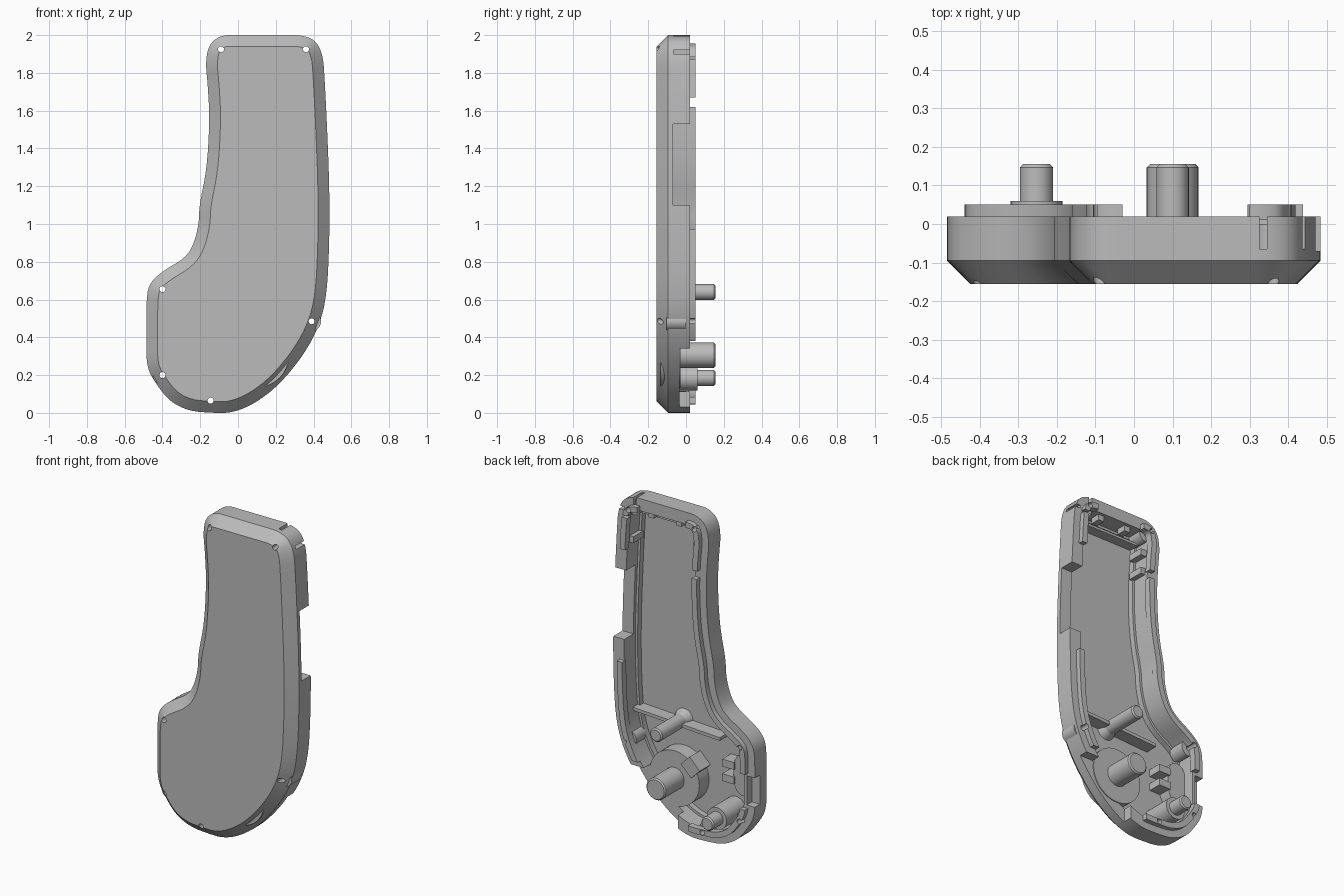
import bpy, bmesh, math
from mathutils import Vector
from mathutils.geometry import intersect_point_line

if "Cube" in bpy.data.objects:
    bpy.data.objects.remove(bpy.data.objects["Cube"], do_unlink=True)

grey = bpy.data.materials.new("plain_grey")
grey.use_nodes = True
grey.diffuse_color = (0.5, 0.5, 0.5, 1)
grey.node_tree.nodes["Principled BSDF"].inputs["Base Color"].default_value = (0.5, 0.5, 0.5, 1)

# Corner points of the casing outline as (x, z), clockwise
OUTLINE = [(-.14, 0), (-.26, .01), (-.36, .06), (-.425, .14), (-.485, .24), (-.485, .4),
           (-.485, .62), (-.465, .69), (-.40, .75), (-.28, .82), (-.235, .89), (-.207, 1.0),
           (-.205, 1.1), (-.165, 1.29), (-.15, 1.55), (-.16, 1.74), (-.172, 1.85),
           (-.155, 1.95), (-.09, 2), (0, 2), (.25, 2), (.34, 2), (.415, 1.97), (.45, 1.89),
           (.458, 1.78), (.47, 1.55), (.484, 1.2), (.484, .9), (.47, .62), (.43, .46),
           (.35, .31), (.22, .15), (.09, .05), (-.03, 0)]


def rounded(pts, rounds=2):
    """Corner cutting on a closed outline."""
    for _ in range(rounds):
        out = []
        for i, (ax, az) in enumerate(pts):
            bx, bz = pts[(i + 1) % len(pts)]
            out += [(ax + (bx - ax) * t, az + (bz - az) * t) for t in (.25, .75)]
        pts = out
    return pts


def gap_to(pts, p):
    """Distance from a point to a closed outline."""
    best = 9
    for a, b in zip(pts, pts[1:] + pts[:1]):
        a, b = Vector(a), Vector(b)
        _, t = intersect_point_line(p, a, b)
        best = min(best, (a.lerp(b, min(max(t, 0), 1)) - Vector(p)).length)
    return best


def inset(pts, d):
    """Move a clockwise outline inwards; points that would fold over join a neighbour."""
    out, n = [], len(pts)
    for i, (x, z) in enumerate(pts):
        t = (Vector(pts[(i + 1) % n]) - Vector(pts[i - 1])).normalized()
        out.append((x + d * t.y, z - d * t.x))
    good = [i for i in range(n) if gap_to(pts, out[i]) > d * .98]
    return [out[min(good, key=lambda g: min((g - i) % n, (i - g) % n))] for i in range(n)]


def circle(x, z, r, n=32):
    return [(x + r * math.cos(2 * math.pi * i / n), z + r * math.sin(2 * math.pi * i / n))
            for i in range(n)]


def rect(x0, x1, z0, z1):
    return [(x0, z0), (x1, z0), (x1, z1), (x0, z1)]


def loft(bm, rings, loop=False):
    """Join rings of (outline, y); cap the ends, or close into a loop."""
    rows = [[bm.verts.new((x, y, z)) for x, z in pts] for pts, y in rings]
    pairs = list(zip(rows, rows[1:])) + ([(rows[-1], rows[0])] if loop else [])
    for a, b in pairs:
        for i in range(len(a)):
            j = (i + 1) % len(a)
            bm.faces.new((a[i], a[j], b[j], b[i]))
    if not loop:
        bm.faces.new(rows[0])
        bm.faces.new(rows[-1])


def make(name, lofts, loop=False):
    bm = bmesh.new()
    for rings in lofts:
        loft(bm, rings, loop)
    bmesh.ops.remove_doubles(bm, verts=bm.verts, dist=1e-5)
    bmesh.ops.recalc_face_normals(bm, faces=bm.faces)
    mesh = bpy.data.meshes.new(name)
    bm.to_mesh(mesh)
    bm.free()
    mesh.materials.append(grey)
    ob = bpy.data.objects.new(name, mesh)
    bpy.context.collection.objects.link(ob)
    return ob


def part(name, *lofts, loop=False, cuts=()):
    """Build one part, then take each cut out of it in turn."""
    ob = make(name, lofts, loop)
    bpy.ops.object.select_all(action='DESELECT')
    ob.select_set(True)
    bpy.context.view_layer.objects.active = ob
    for rings in cuts:
        cutter = make("cutter", [rings])
        cutter.hide_render = True
        mod = ob.modifiers.new("cut", 'BOOLEAN')
        mod.operation, mod.solver, mod.object = 'DIFFERENCE', 'EXACT', cutter
        bpy.ops.object.modifier_apply(modifier=mod.name)
        bpy.data.objects.remove(cutter, do_unlink=True)
    bpy.ops.object.shade_smooth_by_angle(angle=math.radians(28))


def slab(pts, y0, y1):
    return [(pts, y0), (pts, y1)]


def peg(x, z, r, y0, y1, bevel=.008):
    return [(circle(x, z, r), y0), (circle(x, z, r), y1 - bevel),
            (circle(x, z, r - bevel), y1)]


BACK, RIM, FLOOR, LIP = .1, .02, -.125, .05
BASE = FLOOR - .01
edge = rounded(OUTLINE)
SCREWS = [(-.09, 1.925), (.36, 1.925), (-.4, .655), (-.4, .2), (.39, .485), (-.145, .065)]
holes = [slab(circle(x, z, .016, 16), -.3, BACK) for x, z in SCREWS]

# Casing shell: solid body, hollowed, with wall openings, slits and screw holes
part("casing_shell",
     [(inset(edge, .06), -.155), (edge, -.095), (edge, RIM)],
     cuts=[slab(inset(edge, .075), -.09, BACK),
           slab(inset(edge, .09), FLOOR, 0),
           slab(rect(.3, .6, 1.1, 1.53), -.07, BACK),
           slab(rect(.04, .6, .03, .34), -.035, BACK),
           slab(rect(-.6, -.43, .3, .48), -.03, BACK),
           slab(rect(.41, .6, 1.9, 1.92), -.065, BACK),
           slab(rect(.325, .345, 1.94, 2.1), -.065, BACK)] + holes)

# Raised locating lip, broken into sections
part("locating_lip",
     [(inset(edge, .045), RIM - .01), (inset(edge, .045), LIP),
      (inset(edge, .08), LIP), (inset(edge, .08), RIM - .01)], loop=True,
     cuts=[slab(rect(*box), -.1, BACK) for box in (
         (-.03, .3, 1.8, 2.1), (-.4, .15, 1.62, 1.67), (.2, .6, .97, 1.67),
         (.35, .6, 1.87, 1.885), (-.05, .6, -.1, .38), (-.6, -.36, .28, .5))] + holes)

# Hollow screw bosses
for i, (x, z) in enumerate(SCREWS):
    part("screw_boss_%d" % (i + 1),
         [(circle(x, z, .05), -.104), (circle(x, z, .05), 0),
          (circle(x, z, .016), 0), (circle(x, z, .016), -.104)], loop=True)

# Compartment walls
part("cross_rib", slab([(-.2, .61), (.4, .64), (.4, .66), (-.2, .63)], BASE, -.045))
part("top_rib", slab(rect(-.08, .36, 1.87, 1.885), BASE, -.06))

# Small clips along the inside of the upper wall
part("wall_clips",
     slab(rect(.03, .07, 1.89, 1.94), -.06, 0),
     slab(rect(.22, .26, 1.89, 1.94), -.06, 0),
     slab(rect(-.1, -.05, 1.78, 1.82), -.1, 0),
     slab(rect(-.09, -.05, 1.66, 1.7), -.1, 0),
     slab(rect(.36, .4, 1.7, 1.74), -.1, 0))

# Posts and rotary drum
part("upper_post", peg(.1, .64, .042, BASE, .155))
part("upper_post_foot", [(circle(.1, .64, .065), BASE), (circle(.1, .64, .042), -.08)])
part("drum", slab(circle(.1, .305, .17, 48), BASE, -.03))
part("drum_shaft", peg(.1, .305, .067, -.04, .155))
part("drum_block", slab([(-.08, .4), (-.02, .34), (.05, .41), (-.01, .47)], BASE, -.02))
part("lower_post_base", slab(circle(-.253, .185, .067), BASE, .06))
part("lower_post", peg(-.253, .185, .043, .05, .155))

# Side switch with two small contacts
part("switch_panel", slab(rounded(rect(-.42, -.29, .31, .56)), BASE, -.05))
part("switch_contacts", *[slab(rect(-.3, -.22, z, z + .045), BASE, -.04) for z in (.37, .46)])
